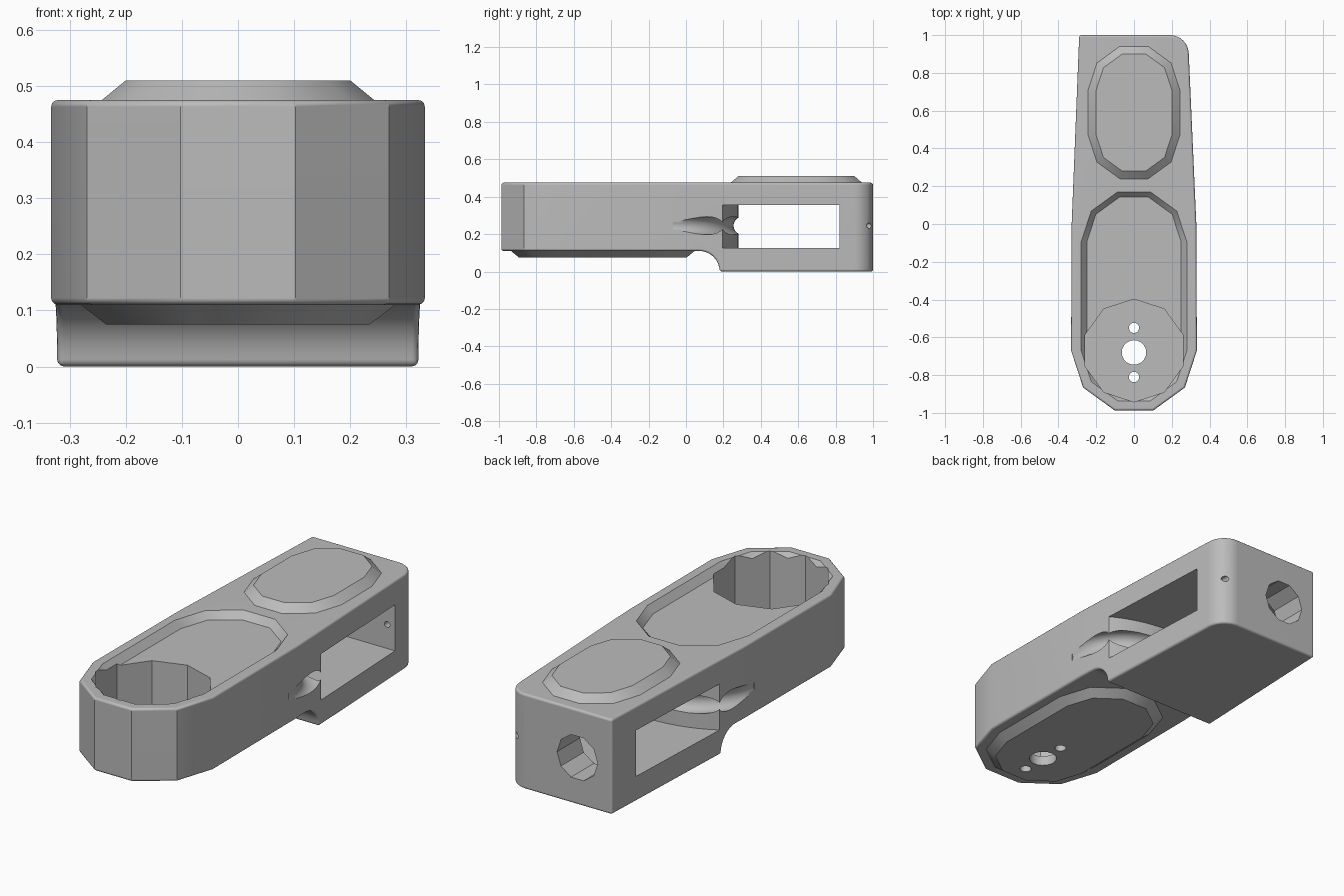
import bpy, bmesh
from math import sin, cos, pi, radians
from mathutils import Vector

cube = bpy.data.objects.get("Cube")
if cube:
    bpy.data.objects.remove(cube, do_unlink=True)

grey = bpy.data.materials.new("plain grey")
grey.use_nodes = True
grey.diffuse_color = (0.5, 0.5, 0.5, 1)
grey.node_tree.nodes["Principled BSDF"].inputs["Base Color"].default_value = (0.5, 0.5, 0.5, 1)


def arc(cx, cy, r, a0, a1, n):
    """Points along an arc, angles in degrees."""
    return [(cx + r * cos(radians(a0 + (a1 - a0) * i / n)),
             cy + r * sin(radians(a0 + (a1 - a0) * i / n))) for i in range(n + 1)]


def stadium(r, y0, y1):
    """Faceted long oval running along y."""
    return arc(0, y1, r, 0, 180, 5) + arc(0, y0, r, 180, 360, 5)


def loft(name, rings):
    """Closed solid through rings of equal point count."""
    bm = bmesh.new()
    vs = [[bm.verts.new(p) for p in ring] for ring in rings]
    n = len(vs[0])
    for a, b in zip(vs, vs[1:]):
        for i in range(n):
            bm.faces.new((a[i], a[(i + 1) % n], b[(i + 1) % n], b[i]))
    bm.faces.new(vs[0][::-1])
    bm.faces.new(vs[-1])
    bmesh.ops.recalc_face_normals(bm, faces=bm.faces)
    mesh = bpy.data.meshes.new(name)
    bm.to_mesh(mesh)
    bm.free()
    mesh.materials.append(grey)
    ob = bpy.data.objects.new(name, mesh)
    bpy.context.collection.objects.link(ob)
    return ob


def at_z(points, z):
    return [(x, y, z) for x, y in points]


def prism(name, points, z0, z1):
    return loft(name, [at_z(points, z0), at_z(points, z1)])


def rod(name, x, z, r, y0, y1, n):
    """Faceted rod along y."""
    ring = arc(x, z, r, 0, 360, n)[:-1]
    return loft(name, [[(px, y, pz) for px, pz in ring] for y in (y0, y1)])


def apply_mod(ob, kind, **settings):
    mod = ob.modifiers.new(kind, kind)
    for key, value in settings.items():
        setattr(mod, key, value)
    bpy.ops.object.select_all(action='DESELECT')
    ob.select_set(True)
    bpy.context.view_layer.objects.active = ob
    bpy.ops.object.modifier_apply(modifier=mod.name)


def cut(cutter, *targets):
    cutter.hide_render = True
    for ob in targets:
        apply_mod(ob, 'BOOLEAN', operation='DIFFERENCE', solver='EXACT', object=cutter)
    bpy.data.objects.remove(cutter, do_unlink=True)


TOP, UNDER = 0.475, 0.11
FRONT = -0.67

# Arm body: faceted nose, tapering sides, one rounded back corner
outline = arc(0, FRONT, 0.333, 180, 360, 5) + [(0.33, 0)] + \
    arc(0.19, 0.9, 0.1, 0, 90, 8) + [(-0.29, 1), (-0.33, 0)]
body = prism("arm_body", outline, 0, TOP)

# Raised underside with a cove running down to the back block
side = [(-1.2, -0.1), (0.18, -0.1)] + arc(0.07, 0, UNDER, 0, 90, 8) + [(-1.2, UNDER)]
cut(loft("underside_cutter", [[(x, y, z) for y, z in side] for x in (-0.6, 0.6)]), body)
apply_mod(body, 'BEVEL', width=0.012, segments=3, limit_method='ANGLE',
          angle_limit=radians(50), use_clamp_overlap=False)

# Mating pads on the top and underside
top_pad = loft("top_pad", [at_z(stadium(0.245, 0.47, 0.71), TOP - 0.002),
                           at_z(stadium(0.2, 0.47, 0.71), 0.51)])
bottom_pad = loft("bottom_pad", [at_z(stadium(0.235, FRONT, -0.22), 0.075),
                                 at_z(stadium(0.28, FRONT, -0.22), UNDER)])

# Shallow chamfered recess and the deep well in the nose
cut(loft("recess_cutter", [at_z(stadium(r, FRONT, -0.096), z)
                           for r, z in ((0.25, 0.44), (0.28, TOP), (0.28, 0.6))]), body)
cut(prism("well_cutter", arc(0, FRONT, 0.272, 90, 450, 10)[:-1], 0.125, 0.6), body)

# Window through the back block, with a bowed front wall
window = arc(0, -0.37, 0.65, 130, 50, 24) + [(0.5, 0.82), (-0.5, 0.82)]
cut(prism("window_cutter", window, 0.125, 0.355), body)

# Round groove wrapping the bowed wall and fading out on the sides
bpy.ops.mesh.primitive_torus_add(location=(0, -0.07, 0.245), major_radius=0.372,
                                 minor_radius=0.048, major_segments=72, minor_segments=20)
groove = bpy.context.object
groove.name = "groove_cutter"
groove.data.materials.append(grey)
bm = bmesh.new()
bm.from_mesh(groove.data)
bmesh.ops.bisect_plane(bm, geom=bm.verts[:] + bm.edges[:] + bm.faces[:],
                       plane_co=Vector((0, 0, 0)), plane_no=Vector((0, 1, 0)), clear_inner=True)
bmesh.ops.holes_fill(bm, edges=[e for e in bm.edges if e.is_boundary])
bmesh.ops.recalc_face_normals(bm, faces=bm.faces)
bm.to_mesh(groove.data)
bm.free()
cut(groove, body)

# Holes in the back wall
cut(rod("back_hole_cutter", -0.1, 0.235, 0.112, 0.75, 1.1, 10), body)
cut(rod("pin_hole_cutter", 0.25, 0.245, 0.015, 0.75, 1.1, 12), body)

# Centre hole and two small holes through the well floor
for y, r in ((-0.68, 0.065), (-0.55, 0.027), (-0.81, 0.027)):
    cut(prism("floor_hole_cutter", arc(0, y, r, 0, 360, 20)[:-1], 0, 0.3), body, bottom_pad)

# Smooth the curves, keep the facets crisp
for ob in (body, top_pad, bottom_pad):
    bpy.ops.object.select_all(action='DESELECT')
    ob.select_set(True)
    bpy.context.view_layer.objects.active = ob
    bpy.ops.object.shade_smooth_by_angle(angle=radians(32))
apply_mod(body, 'WEIGHTED_NORMAL', keep_sharp=True)
